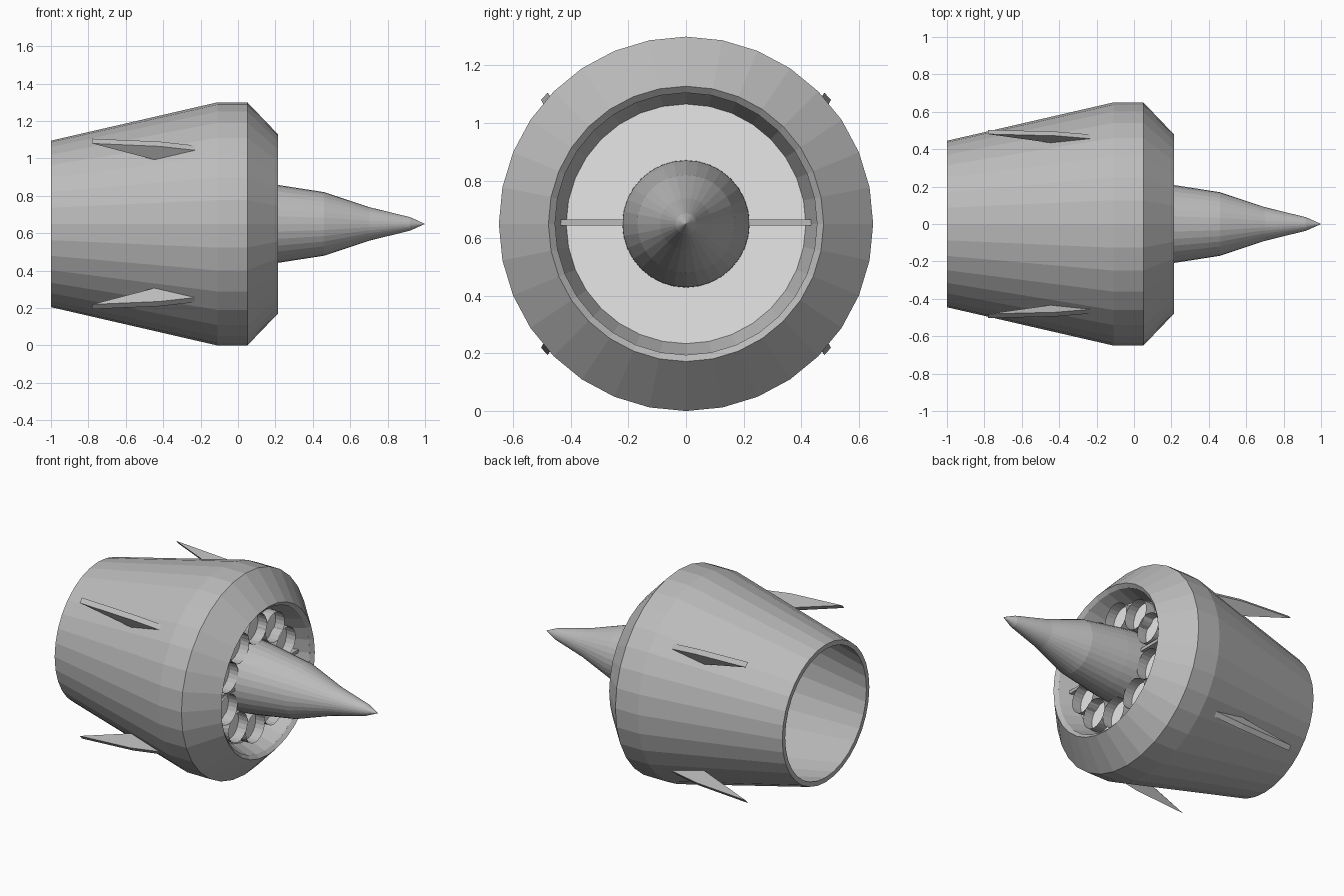
import bpy, bmesh, math
from mathutils import Vector

if "Cube" in bpy.data.objects:
    bpy.data.objects.remove(bpy.data.objects["Cube"])

CZ = 0.65      # height of the engine axis
SIDES = 32


def material(name, rgb):
    m = bpy.data.materials.new(name)
    m.diffuse_color = (*rgb, 1)
    m.use_nodes = True
    m.node_tree.nodes["Principled BSDF"].inputs["Base Color"].default_value = m.diffuse_color
    return m


GREY = material("metal grey", (0.5, 0.5, 0.5))
WHITE = material("glow white", (1.0, 1.0, 1.0))


def finish(name, bm, mat, recalc=True):
    if recalc:
        bmesh.ops.recalc_face_normals(bm, faces=bm.faces)
    me = bpy.data.meshes.new(name)
    bm.to_mesh(me)
    bm.free()
    me.materials.append(mat)
    ob = bpy.data.objects.new(name, me)
    bpy.context.collection.objects.link(ob)
    return ob


def at(x, r, a, cy=0.0, cz=CZ):
    """Point at distance r and angle a (from +y towards +z) around the x axis."""
    return Vector((x, cy + r * math.cos(a), cz + r * math.sin(a)))


def revolve(name, profile, mat, closed=False, cy=0.0, cz=CZ, n=SIDES):
    bm = bmesh.new()
    rings = []
    for x, r in profile:
        if r == 0:
            rings.append([bm.verts.new((x, cy, cz))] * n)
        else:
            rings.append([bm.verts.new(at(x, r, math.tau * i / n, cy, cz)) for i in range(n)])
    pairs = list(zip(rings, rings[1:]))
    if closed:
        pairs.append((rings[-1], rings[0]))
    for a, b in pairs:
        for i in range(n):
            j = (i + 1) % n
            quad = list(dict.fromkeys([a[i], a[j], b[j], b[i]]))
            bm.faces.new(quad)
    return finish(name, bm, mat)


# Outer cowling: thin tapered shell with an inward bevelled lip
revolve("cowling", [(-1, 0.445), (-0.11, 0.65), (0.05, 0.65), (0.215, 0.478),
                    (0.195, 0.455), (0.035, 0.62), (-0.107, 0.62), (-1, 0.415)],
        GREY, closed=True)

# Duct liner between the lip and the glowing plate
revolve("duct_liner", [(0.195, 0.457), (0.07, 0.415)], GREY)

# Glowing plate behind the burner tubes
revolve("glow_plate", [(0.075, 0), (0.075, 0.416), (0.065, 0.416), (0.065, 0)], WHITE)

# Central spike
revolve("spike", [(0.04, 0), (0.04, 0.222), (0.12, 0.22), (0.215, 0.208), (0.46, 0.17),
                  (0.70, 0.09), (0.92, 0.036), (1.0, 0)], GREY)

# Ring of thin open burner tubes, unevenly spaced clockwise from the top
for k, deg in enumerate((0, 35, 68, 113, 148.5, 184, 219, 253, 291, 325)):
    c = at(0, 0.315, math.radians(90 - deg))
    revolve(f"burner_tube_{k + 1}", [(0.07, 0.096), (0.14, 0.096)], GREY,
            cy=c.y, cz=c.z, n=24)

# Horizontal struts holding the spike
for side, name in ((-1, "strut_left"), (1, "strut_right")):
    bm = bmesh.new()
    bmesh.ops.create_cube(bm, size=1)
    for v in bm.verts:
        v.co = Vector((0.10 + v.co.x * 0.06, side * 0.335 + v.co.y * 0.25, CZ + 0.005 + v.co.z * 0.02))
    finish(name, bm, GREY)

# Four swept fins, mirrored across the axis: x, radius, angle in degrees
FIN = [(-0.78, 0.662, 42), (-0.42, 0.645, 41.5), (-0.22, 0.618, 41), (-0.43, 0.565, 38.5)]
for sy in (-1, 1):
    for sz in (-1, 1):
        bm = bmesh.new()
        sheets = []
        for off in (-0.017, 0.017):
            sheet = []
            for x, r, deg in FIN:
                a = math.radians(deg)
                p = at(x, r, a, 0, 0) + off * Vector((0, -math.sin(a), math.cos(a)))
                sheet.append(bm.verts.new((p.x, sy * p.y, CZ + sz * p.z)))
            bm.faces.new(sheet)
            sheets.append(sheet)
        lo, hi = sheets
        for i in range(4):
            j = (i + 1) % 4
            bm.faces.new((lo[i], lo[j], hi[j], hi[i]))
        finish(f"fin_{'front' if sy < 0 else 'back'}_{'lower' if sz < 0 else 'upper'}", bm, GREY)
